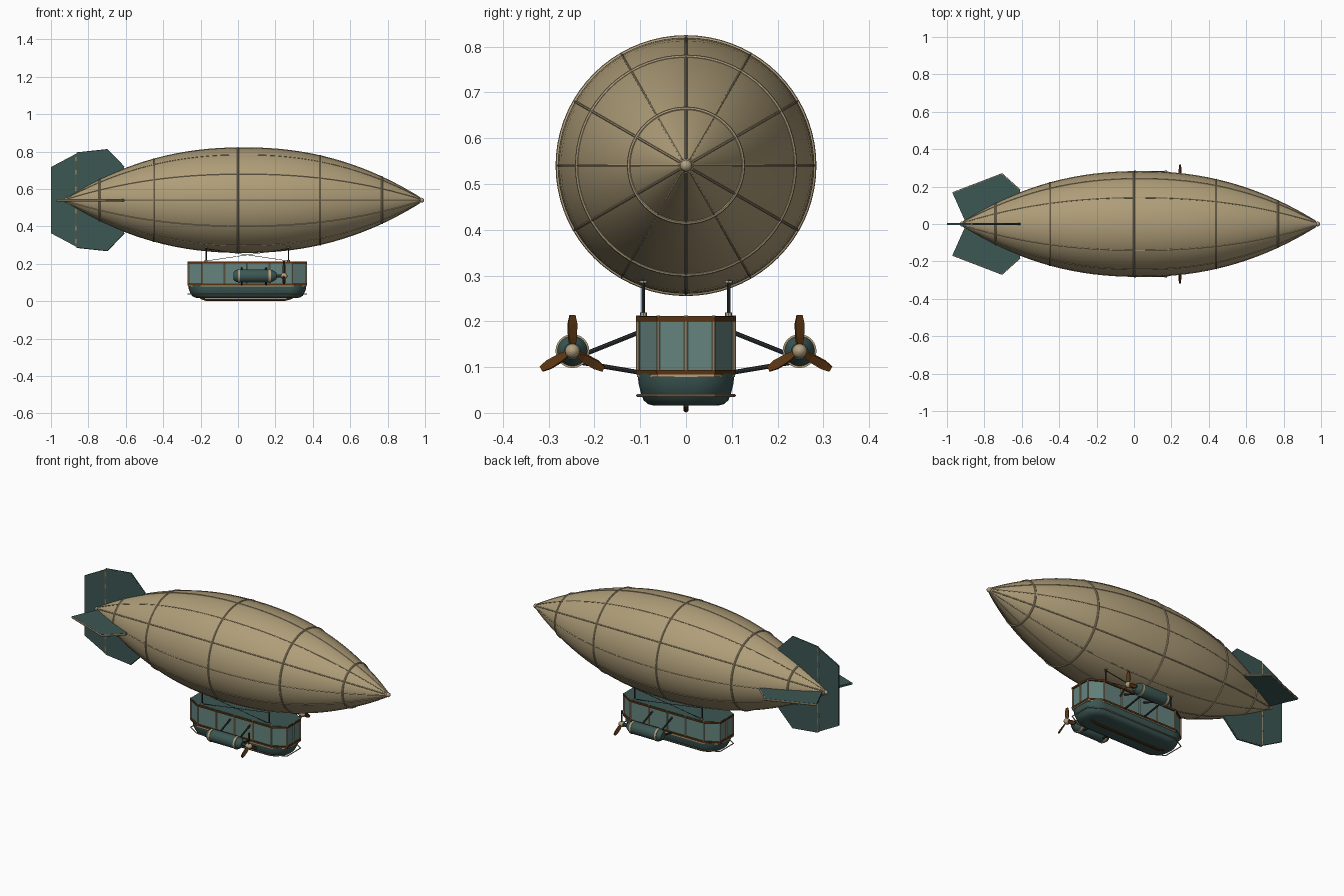
import bpy, bmesh, math
from math import sin, cos, pi, radians
from mathutils import Vector

if "Cube" in bpy.data.objects:
    bpy.data.objects.remove(bpy.data.objects["Cube"])


def mat(name, r, g, b):
    m = bpy.data.materials.new(name)
    m.diffuse_color = (r, g, b, 1)
    m.use_nodes = True
    m.node_tree.nodes["Principled BSDF"].inputs["Base Color"].default_value = m.diffuse_color
    return m


CANVAS = mat("tan canvas", 0.43, 0.34, 0.19)
TRIM = mat("pale brass trim", 0.44, 0.35, 0.21)
TEAL = mat("dark teal", 0.045, 0.095, 0.088)
GLASS = mat("light teal panel", 0.13, 0.23, 0.21)
WOOD = mat("brown wood", 0.10, 0.034, 0.006)
STEEL = mat("dark steel", 0.028, 0.034, 0.038)
ZC = 0.54  # envelope axis height


def loft(name, rings, material, smooth=True, angle=35):
    """Skin a list of equal-length point rings and cap both ends."""
    bm = bmesh.new()
    rows = [[bm.verts.new(p) for p in ring] for ring in rings]
    n = len(rows[0])
    for a, b in zip(rows, rows[1:]):
        for i in range(n):
            bm.faces.new((a[i], a[(i + 1) % n], b[(i + 1) % n], b[i]))
    bm.faces.new(rows[0])
    bm.faces.new(rows[-1])
    bmesh.ops.recalc_face_normals(bm, faces=bm.faces)
    me = bpy.data.meshes.new(name)
    bm.to_mesh(me)
    bm.free()
    return add(name, me, material, smooth, angle)


def add(name, me, material, smooth=True, angle=35):
    ob = bpy.data.objects.new(name, me)
    bpy.context.collection.objects.link(ob)
    me.materials.clear()
    me.materials.append(material)
    if smooth:
        bpy.ops.object.select_all(action='DESELECT')
        ob.select_set(True)
        bpy.context.view_layer.objects.active = ob
        bpy.ops.object.shade_smooth_by_angle(angle=radians(angle))
    return ob


def lathe(name, profile, material, y=0, z=ZC, n=24):
    """Revolve (x, radius) points round an axis parallel to x."""
    return loft(name, [[(x, y + r * cos(2 * pi * i / n), z + r * sin(2 * pi * i / n))
                        for i in range(n)] for x, r in profile], material)


def tube(name, paths, radius, material, cyclic=False, res=2):
    """Round tubes along one or more point paths."""
    cu = bpy.data.curves.new(name, 'CURVE')
    cu.dimensions = '3D'
    cu.bevel_depth = radius
    cu.bevel_resolution = res
    cu.use_fill_caps = True
    for path in paths:
        sp = cu.splines.new('POLY')
        sp.points.add(len(path) - 1)
        for p, co in zip(sp.points, path):
            p.co = (*co, 1)
        sp.use_cyclic_u = cyclic
    tmp = bpy.data.objects.new(name + "_curve", cu)
    bpy.context.collection.objects.link(tmp)
    dg = bpy.context.evaluated_depsgraph_get()
    me = bpy.data.meshes.new_from_object(tmp.evaluated_get(dg))
    bpy.data.objects.remove(tmp)
    return add(name, me, material)


# Envelope: fat cigar
def env_r(x):
    return 0.28 * (1 - min(1, abs(x - 0.03) / 0.965) ** 2.2)


xs = [0.03 + 0.95 * sin(pi * (i / 48 - 0.5)) for i in range(49)]
lathe("envelope", [(x, env_r(x)) for x in xs], CANVAS, n=72)

# Hoops and lengthwise seams
for i, x in enumerate((-0.74, -0.45, 0.0, 0.44, 0.77)):
    r = env_r(x)
    tube(f"envelope_hoop_{i + 1}",
         [[(x, r * cos(2 * pi * k / 72), ZC + r * sin(2 * pi * k / 72)) for k in range(72)]],
         0.005, TRIM, cyclic=True)
tube("envelope_seams",
     [[(x, env_r(x) * cos(k * pi / 6), ZC + env_r(x) * sin(k * pi / 6)) for x in xs[2:-2]]
      for k in range(12)], 0.0028, TRIM, res=1)

# Nose and tail caps
for name, cx, d in (("nose_cap", 0.982, 0.013), ("tail_cap", -0.918, 0.014)):
    lathe(name, [(cx + d * sin(a), max(d * cos(a), 0.0005))
                 for a in [pi * (k / 10 - 0.5) for k in range(11)]], TRIM, n=16)


# Tail fins: flat plates
def plate(name, outline, to3d, half):
    return loft(name, [[to3d(u, v, s) for u, v in outline] for s in (-half, half)],
                TEAL, smooth=False)


fin = [(-0.61, 0.175), (-0.70, 0.268), (-0.863, 0.25), (-1.0, 0.177)]
for s, side in ((1, "upper"), (-1, "lower")):
    up = lambda u, v, w: (u, w, ZC + s * v)
    plate(f"{side}_fin", [(-0.61, 0)] + fin[:3] + [(-0.863, 0)], up, 0.006)
    plate(f"{side}_rudder", [(-0.868, 0), (-0.868, 0.247), fin[3], (-1.0, 0)], up, 0.005)
    tube(f"{side}_fin_edge", [[up(u, v, 0) for u, v in fin[:3]]], 0.0055, TEAL)
    for k, h in enumerate((0.06, 0.15, 0.22)):
        tube(f"{side}_rudder_hinge_{k + 1}",
             [[up(-0.866, h - 0.012, 0), up(-0.866, h + 0.012, 0)]], 0.008, TRIM)
tube("rudder_post", [[(-0.866, 0, ZC - 0.248), (-0.866, 0, ZC + 0.248)]], 0.006, TRIM)
tail = [(-0.61, 0.18), (-0.706, 0.267), (-0.97, 0.165), (-0.905, 0.02)]
for s, side in ((1, "left"), (-1, "right")):
    flat = lambda u, v, w: (u, s * v, ZC + w)
    plate(f"{side}_tailplane", [(-0.61, 0)] + tail + [(-0.905, 0)], flat, 0.006)
    tube(f"{side}_tailplane_edge", [[flat(u, v, 0) for u, v in tail[:3]]], 0.005, TRIM)

# Gondola: long octagon plan
CX, HL, HW = 0.05, 0.315, 0.105


def plan(z, dl=0.0, dw=0.0):
    l, w, c, t = HL - dl, HW - dw, HL - dl - 0.075, (HW - dw) * 0.58
    q = [(l, -t), (l, t), (c, w), (-c, w), (-l, t), (-l, -t), (-c, -w), (c, -w)]
    return [(CX + x, y, z) for x, y in q]


def rounded(z, d):
    """Hull section: soft-cornered version of the plan."""
    l, w, rad = HL - d * 1.6, HW - d, 0.085 - d * 0.3
    pts = []
    for k, (sx, sy) in enumerate(((1, 1), (-1, 1), (-1, -1), (1, -1))):
        for j in range(7):
            a = k * pi / 2 + j * pi / 12
            pts.append((CX + sx * (l - rad) + rad * cos(a), sy * (w - rad) + rad * sin(a), z))
    return pts


loft("cabin_walls", [plan(0.085, 0.003, 0.003), plan(0.205, 0.003, 0.003)], GLASS, smooth=False)
loft("cabin_roof", [plan(0.202, -0.001, -0.001), plan(0.212, -0.001, -0.001)], TEAL, smooth=False)
loft("hull", [rounded(z, d) for z, d in ((0.016, 0.035), (0.019, 0.022), (0.028, 0.012),
                                         (0.045, 0.006), (0.065, 0.001), (0.086, 0.0))],
     TEAL, angle=60)
for name, z0, z1, out, m in (("belt_rail", 0.084, 0.094, -0.004, WOOD),
                             ("eave_rail", 0.2, 0.21, -0.004, WOOD),
                             ("belt_trim", 0.078, 0.084, -0.002, TRIM)):
    loft(name, [plan(z0, out, out), plan(z1, out, out)], m, smooth=False)
tube("hull_bumper_rail", [plan(0.038, -0.002, -0.001)], 0.003, TRIM, cyclic=True)
tube("keel_skid", [[(-0.2, 0, 0.018), (-0.17, 0, 0.007), (0.25, 0, 0.007), (0.29, 0, 0.018)]],
     0.006, WOOD)

# Window posts on corners, sides and ends
spots = [(p[0], p[1]) for p in plan(0)] + [(CX + HL, 0), (CX - HL, 0)]
spots += [(x, s * HW) for x in (-0.07, 0.05, 0.17) for s in (1, -1)]
tube("window_posts", [[(x, y, 0.084), (x, y, 0.213)] for x, y in spots], 0.004, TRIM)

# Suspension struts, sockets and crossed cables
for s, side in ((1, "left"), (-1, "right")):
    y = s * 0.093
    ends = (-0.17, 0.27)
    tube(f"{side}_hanger_struts", [[(x, y, 0.2), (x, y, 0.29)] for x in ends], 0.004, STEEL)
    tube(f"{side}_hanger_sockets", [[(x, y, 0.205), (x, y, 0.219)] for x in ends], 0.008, TRIM)
    tube(f"{side}_hanger_pads", [[(x, y, 0.284), (x, y, 0.289)] for x in ends], 0.01, TRIM)
    tube(f"{side}_cross_cables", [[(-0.17, y, 0.215), (0.27, y, 0.28)],
                                  [(0.27, y, 0.215), (-0.17, y, 0.28)]], 0.0015, STEEL, res=1)

# Engines with three-bladed propellers
EY, EZ = 0.248, 0.135
for s, side in ((1, "left"), (-1, "right")):
    y = s * EY
    lathe(f"{side}_engine", [(-0.025, 0.02), (-0.01, 0.032), (0.005, 0.035), (0.165, 0.035),
                             (0.185, 0.031), (0.205, 0.018)], TEAL, y, EZ)
    for k, x in enumerate((0.005, 0.17)):
        lathe(f"{side}_engine_band_{k + 1}", [(x - 0.006, 0.037), (x + 0.006, 0.037)], TRIM, y, EZ)
    lathe(f"{side}_propeller_shaft", [(0.2, 0.008), (0.24, 0.008)], STEEL, y, EZ, 12)
    lathe(f"{side}_propeller_hub", [(0.232, 0.013), (0.237, 0.016), (0.252, 0.016),
                                    (0.26, 0.011), (0.265, 0.003)], TRIM, y, EZ, 16)
    for k in range(3):
        a = radians(90 + 120 * k)
        rad, tan = Vector((0, cos(a), sin(a))), Vector((0, -sin(a), cos(a)))
        rings = []
        for r, w, tw in ((0.008, 0.006, 40), (0.03, 0.01, 32), (0.06, 0.0105, 22), (0.079, 0.006, 16)):
            t = radians(tw)
            u = tan * cos(t) + Vector((sin(t), 0, 0))
            v = Vector((cos(t), 0, 0)) - tan * sin(t)
            c = Vector((0.246, y, EZ)) + rad * r
            rings.append([c + u * w * i + v * 0.003 * j
                          for i, j in ((-1, -1), (1, -1), (1, 1), (-1, 1))])
        loft(f"{side}_propeller_blade_{k + 1}", rings, WOOD, smooth=False)
    # Outrigger struts
    tube(f"{side}_outriggers",
         [p for x in (0.02, 0.15) for p in
          ([(x, s * 0.1, 0.177), (x, s * 0.225, 0.127)],
           [(x, s * 0.1, 0.088), (x, s * 0.23, 0.11)])], 0.005, STEEL)
